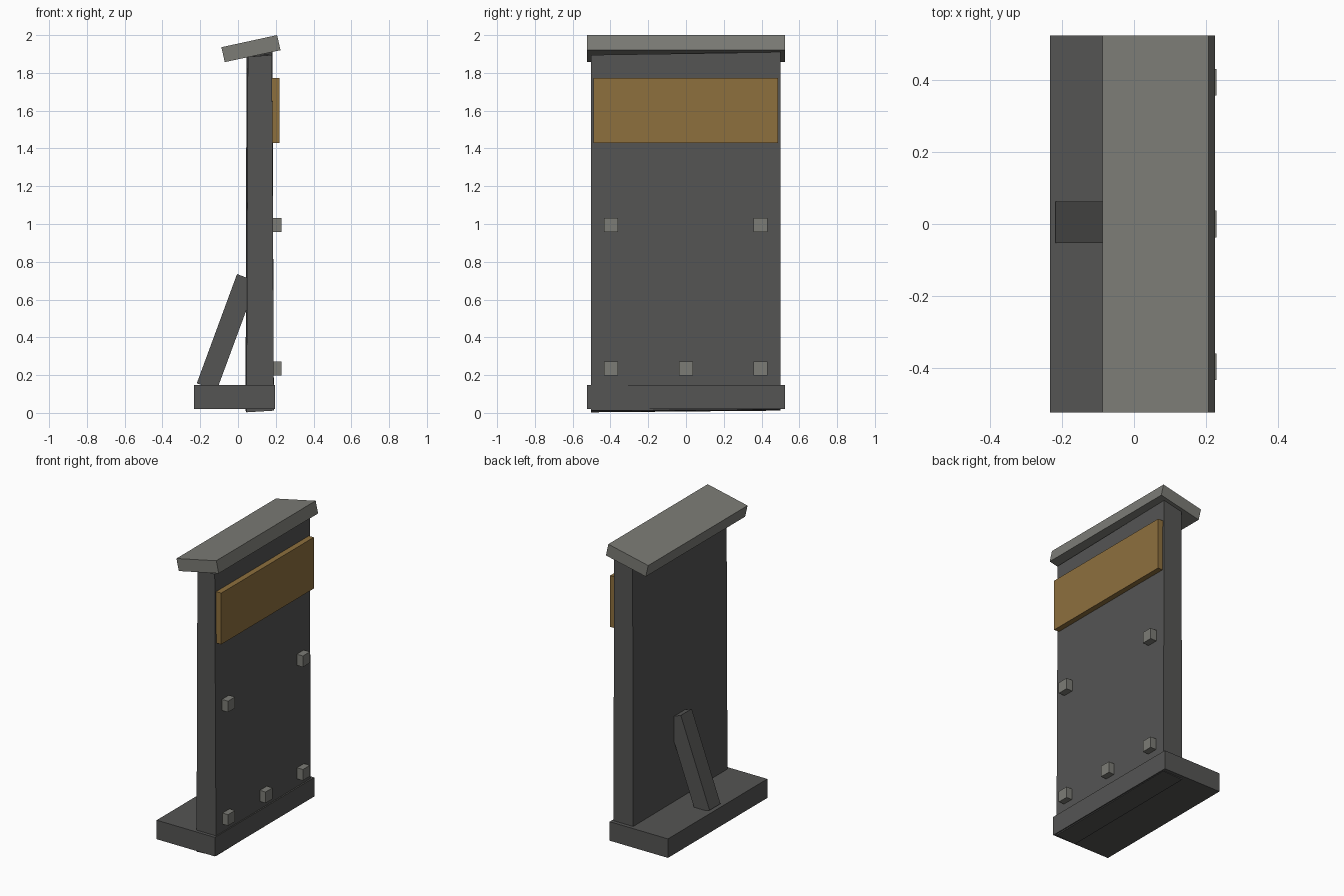
import bpy

if "Cube" in bpy.data.objects:
    bpy.data.objects.remove(bpy.data.objects["Cube"])

def material(name, rgb):
    m = bpy.data.materials.new(name)
    m.diffuse_color = (*rgb, 1)
    m.use_nodes = True
    m.node_tree.nodes["Principled BSDF"].inputs["Base Color"].default_value = m.diffuse_color
    return m

dark = material("dark_stone", (0.09, 0.09, 0.088))
light = material("light_stone", (0.20, 0.20, 0.18))
wood = material("wood", (0.27, 0.16, 0.048))

def prism(name, front, back, y0, y1, mat):
    """Four-sided (x, z) outline at y0 joined to a matching outline at y1."""
    verts = [(x, y0, z) for x, z in front] + [(x, y1, z) for x, z in back]
    faces = [(0, 1, 2, 3), (7, 6, 5, 4)]
    faces += [(i, i + 4, (i + 1) % 4 + 4, (i + 1) % 4) for i in range(4)]
    mesh = bpy.data.meshes.new(name)
    mesh.from_pydata(verts, [], faces)
    mesh.materials.append(mat)
    ob = bpy.data.objects.new(name, mesh)
    bpy.context.collection.objects.link(ob)
    return ob

def block(name, x, y, z, mat):
    o = [(x[0], z[0]), (x[1], z[0]), (x[1], z[1]), (x[0], z[1])]
    return prism(name, o, o, y[0], y[1], mat)

# Slightly crooked upright slab
prism("wall_slab",
      [(0.045, 0.003), (0.19, 0.012), (0.18, 1.895), (0.052, 1.885)],
      [(0.04, 0.012), (0.187, 0.018), (0.182, 1.91), (0.045, 1.905)],
      -0.503, 0.5, dark)

# Foot and tilted cap
block("base", (-0.234, 0.197), (-0.525, 0.525), (0.02, 0.147), dark)
cap = [(-0.07, 1.857), (0.225, 1.92), (0.207, 2.0), (-0.088, 1.936)]
prism("cap", cap, cap, -0.525, 0.525, light)

# Leaning brace behind the slab
brace = [(-0.218, 0.157), (-0.113, 0.118), (0.1, 0.695), (-0.005, 0.735)]
prism("brace", brace, brace, -0.053, 0.062, dark)

# Sign board
block("sign_board", (0.17, 0.219), (-0.49, 0.488), (1.43, 1.773), wood)

# Pegs
for y, z in [(-0.397, 0.995), (0.394, 0.995),
             (-0.397, 0.236), (0, 0.236), (0.394, 0.236)]:
    block("peg", (0.165, 0.23), (y - 0.037, y + 0.037), (z - 0.037, z + 0.037), light)
